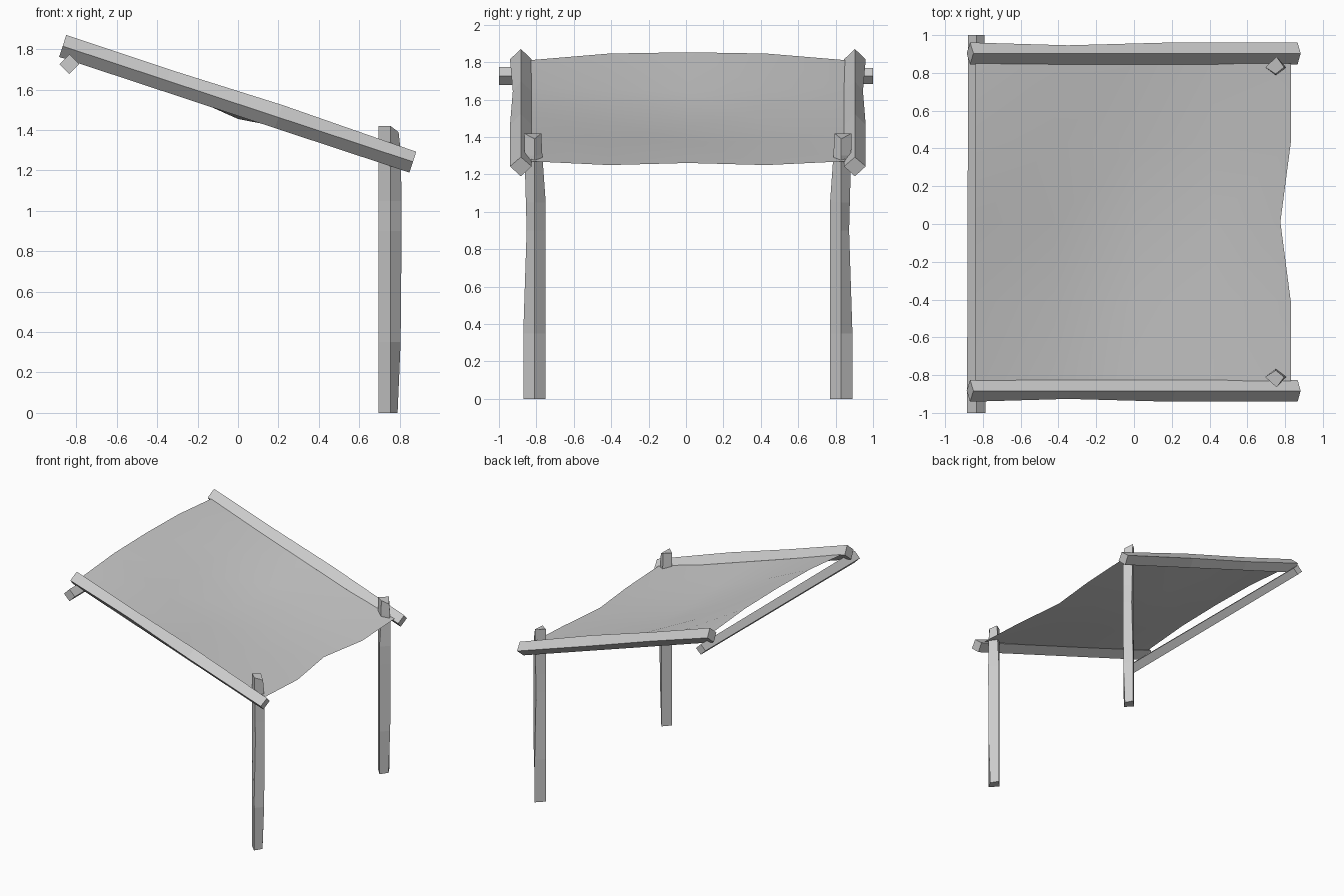
import bpy
from mathutils import Vector

if "Cube" in bpy.data.objects:
    bpy.data.objects.remove(bpy.data.objects["Cube"])

MID_Y = 0.01  # symmetry plane of the shelter


def make_object(name, verts, faces, mirror=False):
    mesh = bpy.data.meshes.new(name)
    mesh.from_pydata([tuple(v) for v in verts], [], faces)
    mesh.update()
    obj = bpy.data.objects.new(name, mesh)
    bpy.context.collection.objects.link(obj)
    obj.location.y = MID_Y
    if mirror:
        mod = obj.modifiers.new("Mirror", 'MIRROR')
        mod.use_axis = (False, True, False)
        mod.use_mirror_merge = False
    return obj


def timber(name, rings, mirror=False):
    """Four-sided hewn timber skinned over rings of four corners."""
    n = len(rings)
    verts = [v for ring in rings for v in ring]
    faces = [(4 * i + j, 4 * i + (j + 1) % 4, 4 * i + 4 + (j + 1) % 4, 4 * i + 4 + j)
             for i in range(n - 1) for j in range(4)]
    faces += [(3, 2, 1, 0), tuple(4 * (n - 1) + j for j in range(4))]
    return make_object(name, verts, faces, mirror)


def roof_z(x):
    return 1.529 - 0.33 * x


# Front posts: z, front corner x, inner y, outer y
post = [(0.0, 0.79, 0.76, 0.88), (0.35, 0.805, 0.76, 0.88),
        (0.9, 0.81, 0.76, 0.862), (1.05, 0.81, 0.76, 0.866),
        (1.3, 0.805, 0.778, 0.873), (1.42, 0.795, 0.784, 0.875)]
rings = []
for z, fx, yi, yo in post:
    front_z = 1.39 if z > 1.4 else z
    rings.append([(0.695, 0.82, z), (0.75, yi, z), (fx, 0.82, front_z), (0.755, yo, z)])
timber("front_posts", rings, True)

# Sloping side rails: centre x, outer half width, upper half height
normal = Vector((0.313, 0, 0.95))
rings = []
for x, out, up in [(-0.868, 0.058, 0.058), (-0.35, 0.043, 0.056),
                   (0.2, 0.058, 0.064), (0.866, 0.058, 0.052)]:
    c = Vector((x, 0.893, roof_z(x)))
    rings.append([c - normal * 0.056, c + Vector((0, out, 0)),
                  c + normal * up, c - Vector((0, 0.058, 0))])
timber("side_rails", rings, True)

# Rear cross beam, slightly tapered
rings = []
for y, r in [(-1.0, 0.049), (1.0, 0.043)]:
    c = Vector((-0.835, y - MID_Y, 1.726))
    rings.append([c + Vector(d) * r for d in
                  ((-1, 0, 0), (0, 0, -1), (1, 0, 0), (0, 0, 1))])
timber("rear_beam", rings)

# Sagging cloth canopy: x, then height offset at edge, quarter and middle
rows = [(-0.84, 0.005, 0.04, 0.047), (-0.42, 0, -0.015, -0.025),
        (0.0, 0, -0.05, -0.074), (0.42, 0, -0.012, -0.018),
        (0.83, 0.015, -0.005, -0.012)]
verts = []
for x, *sag in rows:
    for k in (-2, -1, 0, 1, 2):
        px = 0.775 if (x > 0.8 and k == 0) else x
        verts.append((px, k * 0.42, roof_z(px) + sag[2 - abs(k)]))
faces = [(5 * i + j, 5 * i + 5 + j, 5 * i + 6 + j, 5 * i + 1 + j)
         for i in range(4) for j in range(4)]
canopy = make_object("canopy", verts, faces)
canopy.data.shade_smooth()
